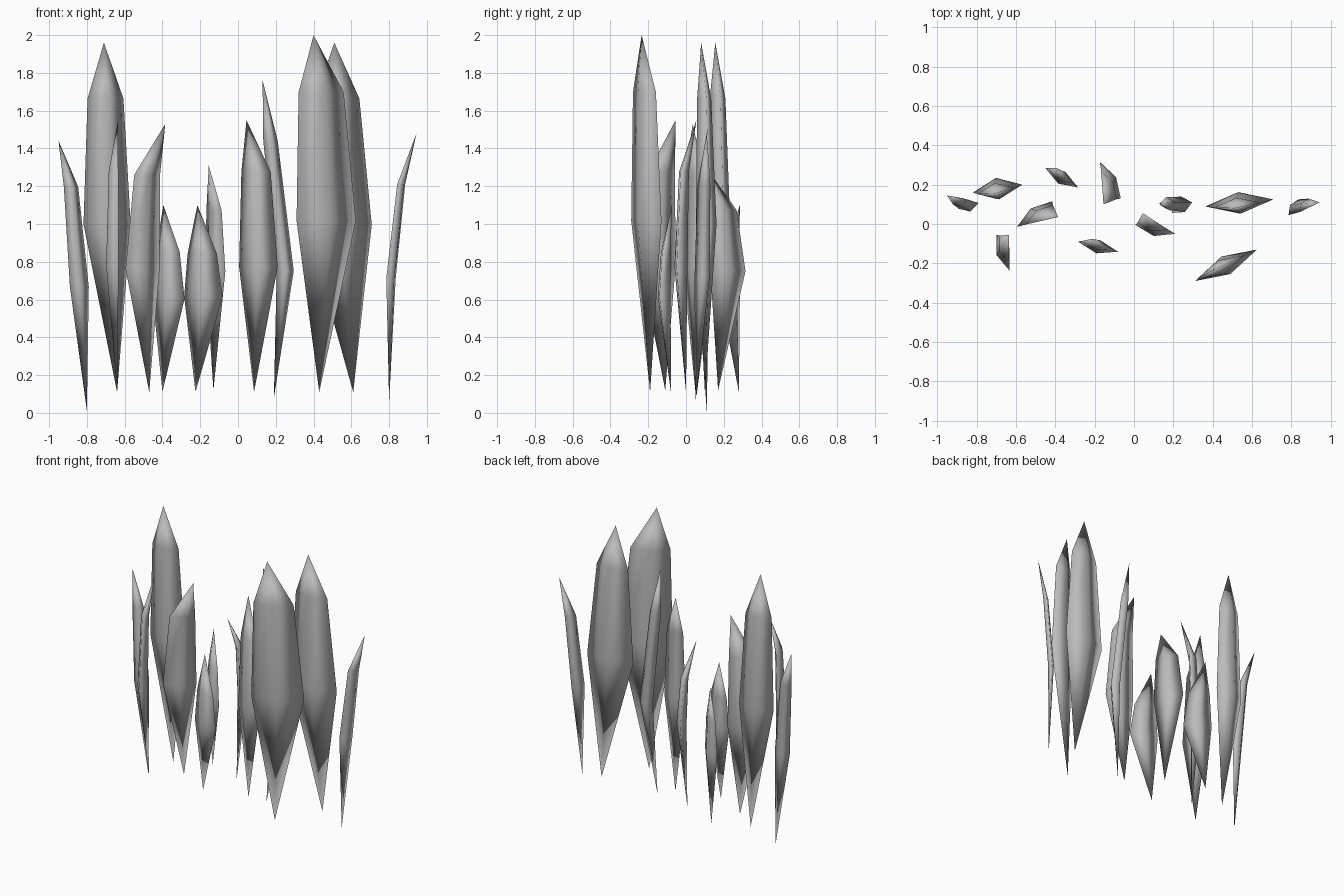
import bpy
from mathutils import Vector

if "Cube" in bpy.data.objects:
    bpy.data.objects.remove(bpy.data.objects["Cube"])

# One plain grey for every shard
grey = bpy.data.materials.new("stone_grey")
grey.use_nodes = True
colour = (0.5, 0.5, 0.5, 1)
grey.diffuse_color = colour
grey.node_tree.nodes["Principled BSDF"].inputs["Base Color"].default_value = colour


def ring_points(centre, half_width, half_depth):
    """Diamond cross-section, counter-clockwise from above."""
    return [centre + half_width, centre + half_depth,
            centre - half_width, centre - half_depth]


def shard(name, base, middle, half_width, depth, tip,
          bend=0.2, taper=0.76, waist=0.46, shoulder=0.81):
    """Bent spindle: base point, wide waist, narrower shoulder, tip."""
    base, tip = Vector(base), Vector(tip)
    height = tip.z - base.z
    wide = Vector((*half_width, 0))
    deep = Vector((-wide.y, wide.x, 0)).normalized() * depth
    waist_centre = Vector((*middle, base.z + height * waist))
    shoulder_centre = waist_centre.lerp(tip, bend)
    shoulder_centre.z = base.z + height * shoulder
    verts = [base]
    verts += ring_points(waist_centre, wide, deep)
    verts += ring_points(shoulder_centre, wide * taper, deep * taper)
    verts.append(tip)
    faces = []
    for i in range(4):
        a, b = 1 + i, 1 + (i + 1) % 4
        faces += [(0, b, a), (a, b, b + 4, a + 4), (a + 4, b + 4, 9)]
    mesh = bpy.data.meshes.new(name)
    mesh.from_pydata(verts, [], faces)
    mesh.materials.append(grey)
    mesh.shade_smooth()
    obj = bpy.data.objects.new(name, mesh)
    bpy.context.collection.objects.link(obj)
    return obj


# Tall shards
shard("tall_right_shard", base=(-0.64, 0.17, 0.11), middle=(-0.693, 0.18),
      half_width=(0.125, 0.02), depth=0.055, tip=(-0.71, 0.155, 1.96),
      bend=0.5, waist=0.48, shoulder=0.84)
shard("tall_left_back_shard", base=(0.61, 0.1, 0.11), middle=(0.535, 0.107),
      half_width=(0.173, 0.018), depth=0.055, tip=(0.51, 0.08, 1.96),
      bend=0.4, taper=0.68, waist=0.48, shoulder=0.84)
shard("tall_left_front_shard", base=(0.43, -0.19, 0.11), middle=(0.467, -0.21),
      half_width=(0.157, 0.08), depth=0.05, tip=(0.4, -0.235, 2),
      bend=0.4, waist=0.48, shoulder=0.84)

# Medium shards
shard("outer_right_shard", base=(-0.8, 0.11, 0.01), middle=(-0.84, 0.092),
      half_width=(0.05, 0.015), depth=0.03, tip=(-0.95, 0.145, 1.44),
      bend=0.4, shoulder=0.83)
shard("outer_left_shard", base=(0.8, 0.05, 0.06), middle=(0.81, 0.085),
      half_width=(0.025, 0.04), depth=0.02, tip=(0.945, 0.11, 1.48),
      bend=0.4, taper=0.85)
shard("right_front_shard", base=(-0.64, -0.11, 0.12), middle=(-0.665, -0.147),
      half_width=(0.033, -0.092), depth=0.035, tip=(-0.635, -0.055, 1.55))
shard("right_middle_shard", base=(-0.47, 0.05, 0.11), middle=(-0.505, 0.05),
      half_width=(0.09, 0.065), depth=0.035, tip=(-0.385, 0.035, 1.53))
shard("centre_shard", base=(0.085, 0, 0.11), middle=(0.108, -0.027),
      half_width=(0.102, -0.023), depth=0.035, tip=(0.045, 0.055, 1.55))
shard("leaning_back_shard", base=(0.19, 0.055, 0.08), middle=(0.25, 0.1),
      half_width=(0.045, 0.01), depth=0.04, tip=(0.13, 0.105, 1.76),
      bend=0.65, taper=0.85, waist=0.4)

# Short shards
shard("short_back_shard", base=(-0.4, 0.28, 0.11), middle=(-0.367, 0.235),
      half_width=(0.084, -0.05), depth=0.035, tip=(-0.395, 0.285, 1.1),
      waist=0.5, shoulder=0.75)
shard("short_front_shard", base=(-0.225, -0.08, 0.11), middle=(-0.183, -0.115),
      half_width=(0.102, -0.026), depth=0.035, tip=(-0.215, -0.075, 1.1),
      waist=0.51, shoulder=0.74)
shard("inner_back_shard", base=(-0.13, 0.17, 0.12), middle=(-0.12, 0.222),
      half_width=(-0.053, 0.093), depth=0.033, tip=(-0.155, 0.1, 1.31),
      waist=0.53, shoulder=0.8)
